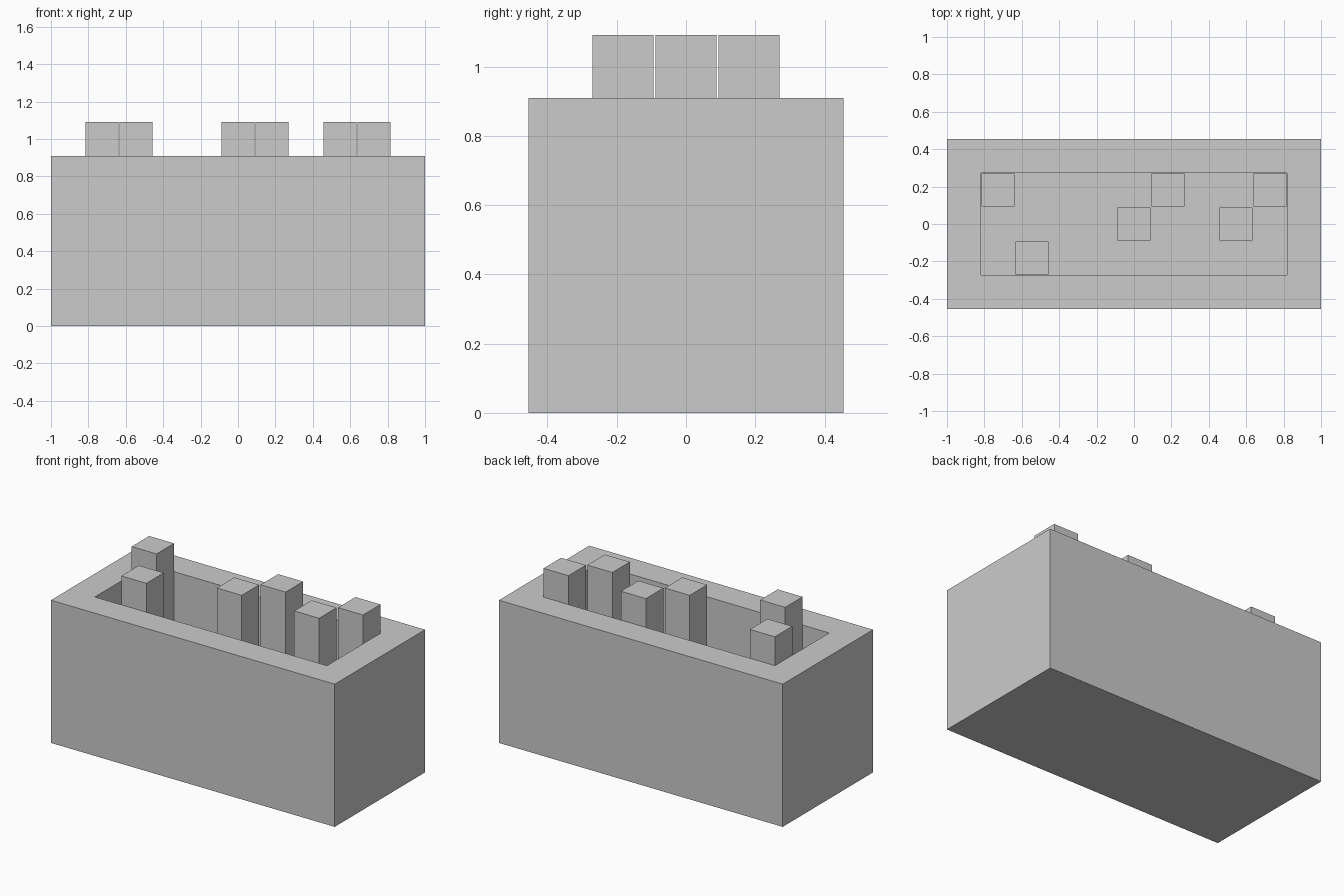
import bpy, bmesh
from mathutils import Matrix

if "Cube" in bpy.data.objects:
    bpy.data.objects.remove(bpy.data.objects["Cube"])

U = 2 / 11      # grid unit: the box is 11 x 5 x 5 units
GAP = 0.003     # posts sit just clear of the inner walls


def block(name, x, y, z0, z1, w, d, edit=None):
    """Box centred on x, y between heights z0 and z1, optionally edited."""
    bm = bmesh.new()
    bmesh.ops.create_cube(bm, size=1, matrix=Matrix.Translation((x, y, (z0 + z1) / 2))
                          @ Matrix.Diagonal((w, d, z1 - z0, 1)))
    if edit:
        edit(bm)
    mesh = bpy.data.meshes.new(name)
    bm.to_mesh(mesh)
    bm.free()
    obj = bpy.data.objects.new(name, mesh)
    bpy.context.collection.objects.link(obj)
    return obj


def hollow(bm):
    """Inset the top face for the rim and sink it to leave a floor one unit thick."""
    bm.normal_update()
    top = max(bm.faces, key=lambda f: f.calc_center_median().z)
    bmesh.ops.inset_region(bm, faces=[top], thickness=U, use_even_offset=True)
    floor = bmesh.ops.extrude_discrete_faces(bm, faces=[top])["faces"][0]
    bmesh.ops.translate(bm, verts=floor.verts, vec=(0, 0, -4 * U))
    bmesh.ops.recalc_face_normals(bm, faces=bm.faces)


# Open box
block("open_box", 0, 0, 0, 5 * U, 11 * U, 5 * U, hollow)

# Square posts standing on the box floor
for i, (x, y) in enumerate([(-4, 1), (-3, -1), (0, 0), (1, 1), (3, 0), (4, 1)], 1):
    block(f"post_{i}", x * U, y * U, U, 6 * U, U - 2 * GAP, U - 2 * GAP)
